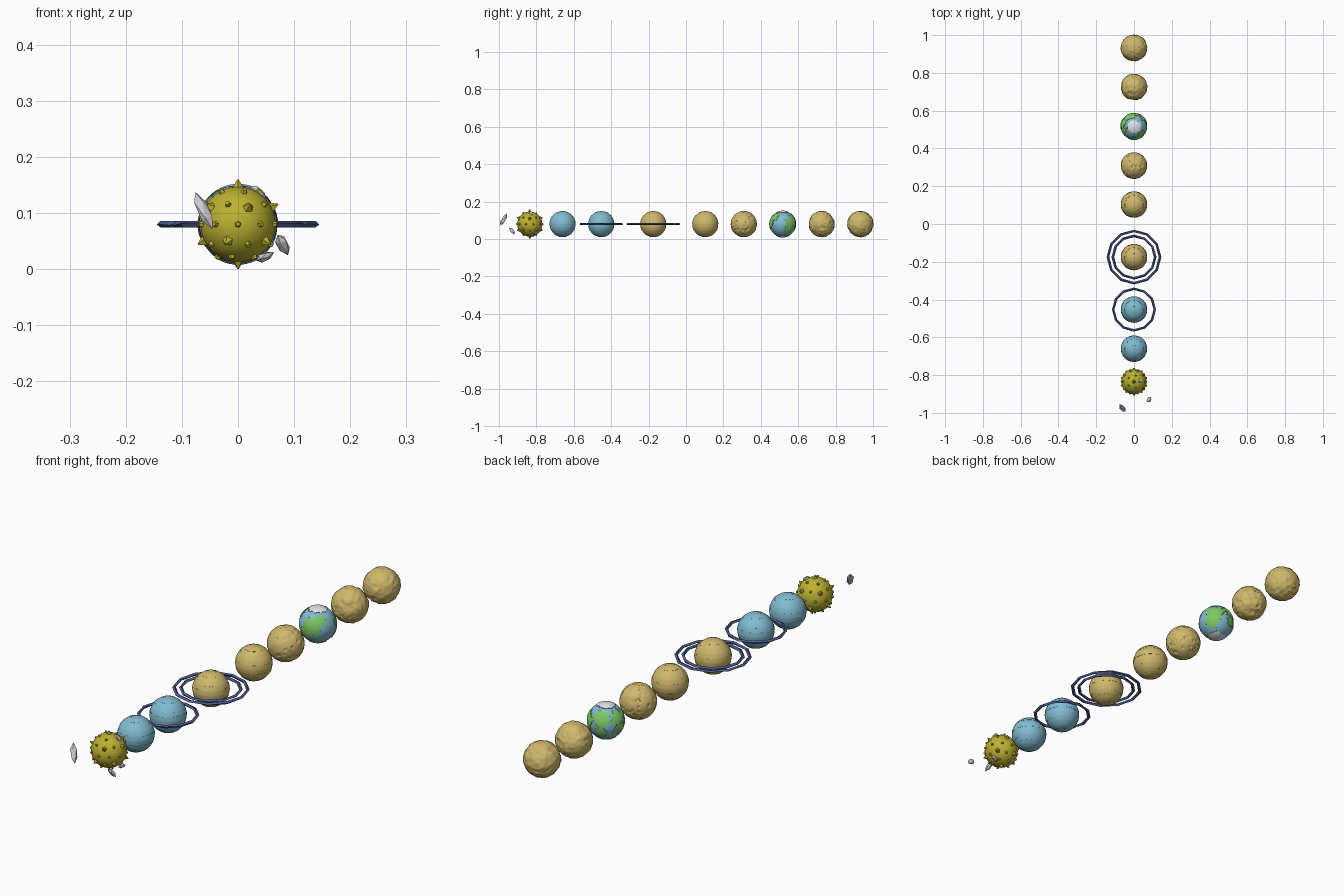
import bpy, bmesh, math, random
from mathutils import Vector, Matrix, noise

if "Cube" in bpy.data.objects:
    bpy.data.objects.remove(bpy.data.objects["Cube"])

random.seed(4)
CZ, R = 0.08, 0.07


def mat(name, rgb):
    m = bpy.data.materials.new(name)
    m.diffuse_color = (*rgb, 1)
    m.use_nodes = True
    m.node_tree.nodes["Principled BSDF"].inputs["Base Color"].default_value = m.diffuse_color
    return m


TAN = mat("tan", (0.62, 0.48, 0.15))
BLUE = mat("pale_blue", (0.22, 0.50, 0.64))
GREEN = mat("green", (0.20, 0.58, 0.12))
WHITE = mat("ice", (0.75, 0.77, 0.82))
OLIVE = mat("olive_yellow", (0.50, 0.44, 0.03))
NAVY = mat("ring_blue", (0.08, 0.11, 0.30))


def finish(name, bm, loc, mats=(), smooth=None):
    bmesh.ops.recalc_face_normals(bm, faces=bm.faces)
    me = bpy.data.meshes.new(name)
    bm.to_mesh(me)
    bm.free()
    ob = bpy.data.objects.new(name, me)
    bpy.context.collection.objects.link(ob)
    ob.location = loc
    for m in mats:
        me.materials.append(m)
    if smooth:
        bpy.ops.object.select_all(action='DESELECT')
        ob.select_set(True)
        bpy.context.view_layer.objects.active = ob
        bpy.ops.object.shade_smooth_by_angle(angle=math.radians(smooth))
    return ob


def polar(az, lat):
    a, l = math.radians(az), math.radians(lat)
    return Vector((math.cos(l) * math.cos(a), math.cos(l) * math.sin(a), math.sin(l)))


def random_dir():
    return Vector([random.gauss(0, 1) for _ in range(3)]).normalized()


# rocky planets: dense sphere dented by random craters plus noise
def rocky(name, y, craters, size, depth, rough):
    bm = bmesh.new()
    bmesh.ops.create_icosphere(bm, subdivisions=5, radius=1)
    pits = [(random_dir(), random.uniform(0.5, 1) * size) for _ in range(craters)]
    for v in bm.verts:
        d = v.co.normalized()
        h = rough * noise.noise(d * 5 + Vector((y * 9, 0, 0)))
        dent = max(max(0, min(1, 1.6 * (1 - d.angle(p) / s))) for p, s in pits)
        v.co = d * (R + h - depth * dent)
    finish(name, bm, (0, y, CZ), [TAN], 20)


rocky("bumpy_planet", 0.932, 45, 0.20, 0.002, 0.003)
rocky("plated_planet", 0.725, 30, 0.34, 0.003, 0.003)
rocky("cratered_planet", 0.309, 75, 0.17, 0.003, 0.001)


# banded planets: sphere with shallow stepped latitude bands
def banded(name, y, m):
    bm = bmesh.new()
    n, seg, rings = 12, 40, []
    for i in range(n):
        r = R if i % 2 else R - 0.0006
        for k in range(3):
            t = math.pi * (i + k / 2) / n
            rr, z = r * math.sin(t), r * math.cos(t)
            if rr < 1e-5:
                rings.append([bm.verts.new((0, 0, z))])
            else:
                rings.append([bm.verts.new((rr * math.cos(math.tau * j / seg),
                                            rr * math.sin(math.tau * j / seg), z))
                              for j in range(seg)])
    for a, b in zip(rings, rings[1:]):
        for j in range(seg):
            q = (a[j % len(a)], a[(j + 1) % len(a)], b[(j + 1) % len(b)], b[j % len(b)])
            bm.faces.new(list(dict.fromkeys(q)))
    finish(name, bm, (0, y, CZ), [m], 30)


banded("tan_giant", 0.103, TAN)
banded("ringed_tan_giant", -0.175, TAN)
banded("ringed_blue_giant", -0.453, BLUE)
banded("blue_giant", -0.66, BLUE)


# low-poly twisted rings
def ring(name, y, radius, minor=0.007, seg=12):
    bm = bmesh.new()
    loops = []
    for i in range(seg):
        a = math.tau * i / seg
        tw = random.uniform(-0.5, 0.5)
        loops.append([bm.verts.new(((radius + minor * math.cos(tw + k * math.pi / 2)) * math.cos(a),
                                    (radius + minor * math.cos(tw + k * math.pi / 2)) * math.sin(a),
                                    0.85 * minor * math.sin(tw + k * math.pi / 2)))
                      for k in range(4)])
    for i in range(seg):
        a, b = loops[i], loops[(i + 1) % seg]
        for k in range(4):
            bm.faces.new((a[k], b[k], b[(k + 1) % 4], a[(k + 1) % 4]))
    finish(name, bm, (0, y, CZ), [NAVY])


ring("outer_ring", -0.175, 0.138)
ring("inner_ring", -0.175, 0.112)
ring("single_ring", -0.453, 0.110)

# watery planet: raised land and ice caps on a blue sphere
LAND = [(-75, 12, 30), (-95, -10, 18), (-50, 30, 20), (45, 8, 28), (35, -22, 22),
        (105, 28, 24), (110, -12, 15), (162, 28, 22), (172, -8, 20), (200, 35, 16)]
LAND = [(polar(a, l), math.radians(s)) for a, l, s in LAND]
bm = bmesh.new()
bmesh.ops.create_icosphere(bm, subdivisions=5, radius=R)
land = {1: [], 2: []}
for f in bm.faces:
    d = f.calc_center_median().normalized()
    w = noise.noise(d * 5) * 0.25
    if abs(d.z) > 0.87 + 0.3 * w:
        f.material_index = 2
    elif any(d.angle(p) < s + w for p, s in LAND):
        f.material_index = 1
    if f.material_index:
        land[f.material_index].append(f)
for faces in land.values():
    ext = bmesh.ops.extrude_face_region(bm, geom=faces)
    for v in ext["geom"]:
        if isinstance(v, bmesh.types.BMVert):
            v.co *= 1.03
    bmesh.ops.delete(bm, geom=[f for f in faces if f.is_valid], context='FACES')
finish("watery_planet", bm, (0, 0.517, CZ), [BLUE, GREEN, WHITE], 30)

# spiked body: sphere with faceted studs on icosphere points
bm = bmesh.new()
bmesh.ops.create_icosphere(bm, subdivisions=4, radius=0.067)
pts = bmesh.new()
bmesh.ops.create_icosphere(pts, subdivisions=2, radius=1)
for v in pts.verts:
    d = v.co.normalized()
    base, top, tip = (0.014, 0.001, 0.080) if len(v.link_edges) == 5 else (0.008, 0.004, 0.073)
    depth = tip - 0.060
    mtx = Matrix.Translation(d * (0.060 + depth / 2)) @ d.to_track_quat('Z', 'Y').to_matrix().to_4x4()
    bmesh.ops.create_cone(bm, cap_ends=True, segments=5, radius1=base, radius2=top,
                          depth=depth, matrix=mtx)
pts.free()
finish("spiked_body", bm, (0, -0.835, CZ), [OLIVE], 25)


# drifting rock shards
def shard(name, loc, axis, half, width):
    bm = bmesh.new()
    bmesh.ops.create_icosphere(bm, subdivisions=1, radius=1)
    rot = Vector(axis).to_track_quat('Z', 'Y')
    for v in bm.verts:
        c = v.co * random.uniform(0.85, 1.15)
        v.co = rot @ Vector((c.x * width, c.y * width * 0.75, c.z * half))
    finish(name, bm, loc)


shard("rock_shard_left", (-0.06, -0.975, 0.103), (-0.03, 0.035, 0.065), 0.038, 0.014)
shard("rock_shard_right", (0.08, -0.93, 0.043), (0.02, 0.03, -0.04), 0.026, 0.013)
shard("rock_shard_top", (0.037, -0.83, 0.136), (0.04, 0, -0.03), 0.018, 0.011)
shard("rock_shard_bottom", (0.047, -0.82, 0.022), (0.04, 0, 0.02), 0.018, 0.011)
